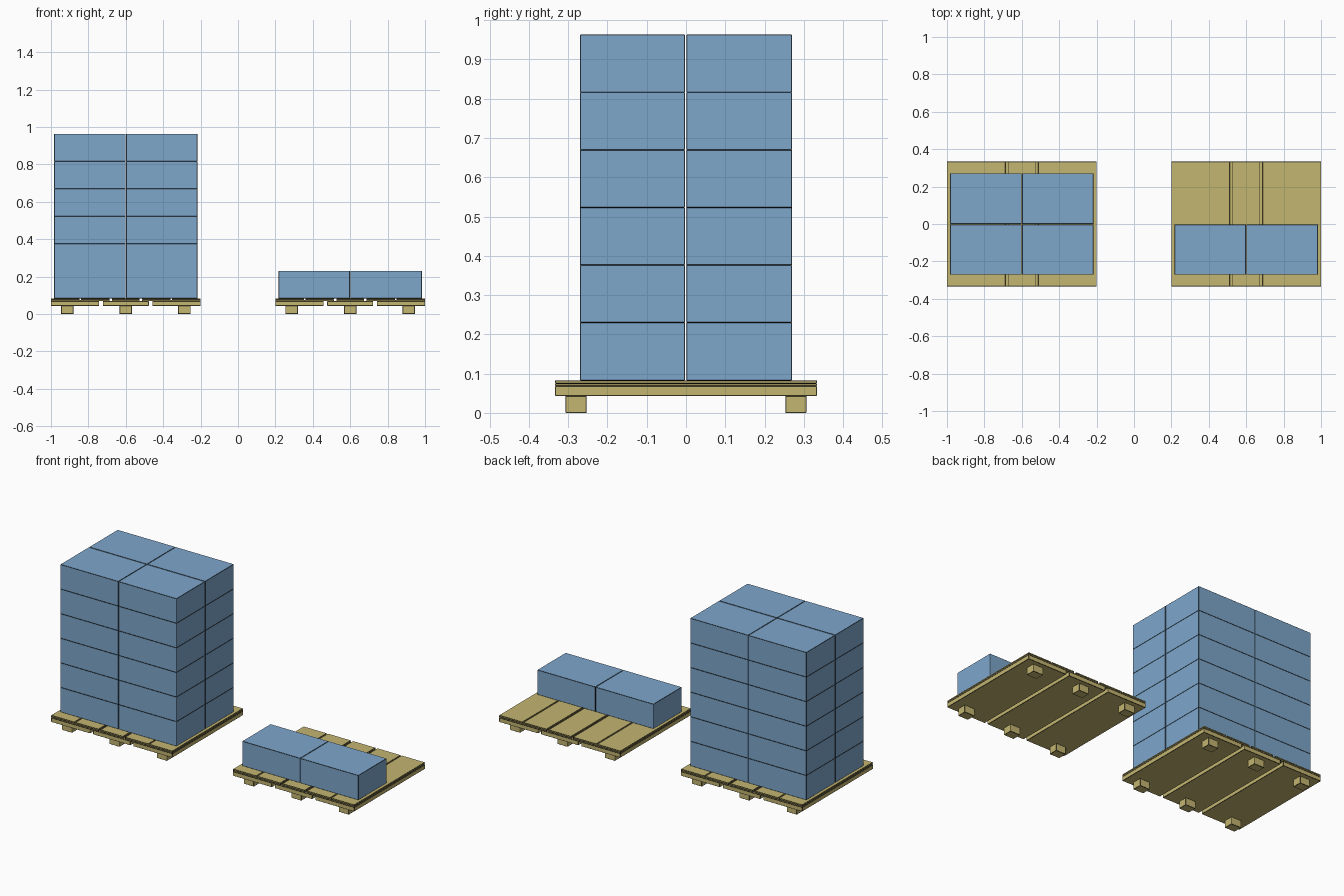
import bpy
import bmesh
from mathutils import Matrix, Vector

cube = bpy.data.objects.get("Cube")
if cube:
    bpy.data.objects.remove(cube, do_unlink=True)


def material(name, rgb):
    mat = bpy.data.materials.new(name)
    mat.use_nodes = True
    mat.diffuse_color = (*rgb, 1)
    mat.node_tree.nodes["Principled BSDF"].inputs["Base Color"].default_value = (*rgb, 1)
    return mat


WOOD = material("pale wood", (0.55, 0.465, 0.165))
BLUE = material("carton blue", (0.205, 0.385, 0.6))
EDGE = material("edge black", (0.01, 0.01, 0.01))
BEVEL = 0.0012


def cuboid(name, low, high, mat):
    """Box between two opposite corners, with thin dark chamfered edges."""
    low, high = Vector(low), Vector(high)
    bm = bmesh.new()
    bmesh.ops.create_cube(bm, size=1, matrix=Matrix.Diagonal((*(high - low), 1)))
    bmesh.ops.bevel(bm, geom=bm.edges[:], offset=BEVEL, segments=1, affect='EDGES')
    bm.normal_update()
    for face in bm.faces:
        face.material_index = int(max(abs(c) for c in face.normal) < 0.9)
    mesh = bpy.data.meshes.new(name)
    bm.to_mesh(mesh)
    bm.free()
    mesh.materials.append(mat)
    mesh.materials.append(EDGE)
    obj = bpy.data.objects.new(name, mesh)
    obj.location = (low + high) / 2
    bpy.context.collection.objects.link(obj)


# Pallet dimensions
HALF_X, HALF_Y = 0.4, 0.333
FOOT_TOP, BASE_TOP, GROOVE, DECK_TOP = 0.043, 0.068, 0.075, 0.083


def planks(name, cx, edges, z0, z1):
    """Row of boards; edges lists the x start and end of each board."""
    for x0, x1 in edges:
        cuboid(name, (cx + x0, -HALF_Y, z0), (cx + x1, HALF_Y, z1), WOOD)


def pallet(side, cx):
    # Six feet
    for fx in (-0.313, 0, 0.313):
        for fy in (-0.28, 0.28):
            cuboid(side + "_pallet_foot", (cx + fx - 0.033, fy - 0.027, 0),
                   (cx + fx + 0.033, fy + 0.027, FOOT_TOP), WOOD)
    # Three wide base boards
    planks(side + "_base_board", cx,
           [(-HALF_X, -0.143), (-0.123, 0.123), (0.143, HALF_X)], FOOT_TOP, BASE_TOP)
    # Deck: wide gaps between three boards, shallow grooves in the outer two
    planks(side + "_deck_board", cx,
           [(-HALF_X, -0.088), (-0.074, 0.074), (0.088, HALF_X)], BASE_TOP, GROOVE)
    planks(side + "_deck_top", cx,
           [(-HALF_X, -0.247), (-0.24, -0.088), (-0.074, 0.074),
            (0.088, 0.24), (0.247, HALF_X)], GROOVE, DECK_TOP)


def cartons(side, cx, layers, rows):
    """Stacked layers of cartons, two across."""
    height = 0.1467
    for layer in range(layers):
        z = DECK_TOP + layer * height
        for y0, y1 in rows:
            for x0, x1 in ((-0.383, -0.0015), (0.0015, 0.383)):
                cuboid(side + "_carton", (cx + x0, y0, z), (cx + x1, y1, z + height), BLUE)


FRONT_ROW, BACK_ROW = (-0.27, -0.003), (0.001, 0.27)

# Full pallet and nearly empty pallet
pallet("right", -0.6)
cartons("right", -0.6, 6, (FRONT_ROW, BACK_ROW))
pallet("left", 0.6)
cartons("left", 0.6, 1, (FRONT_ROW,))
